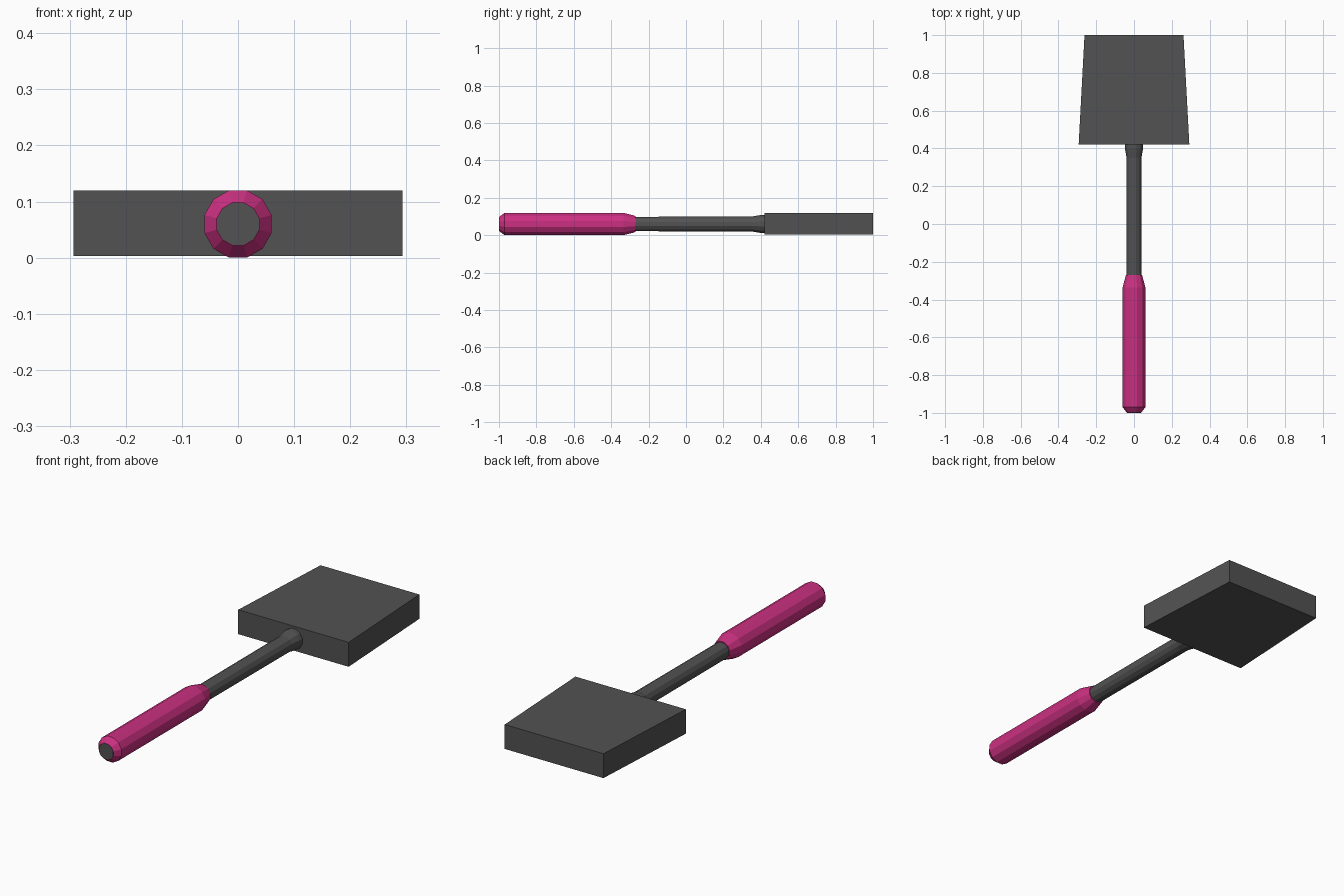
import bpy, bmesh, math

if "Cube" in bpy.data.objects:
    bpy.data.objects.remove(bpy.data.objects["Cube"])

AXIS_Z = 0.06
SIDES = 12


def material(name, rgb):
    m = bpy.data.materials.new(name)
    m.diffuse_color = (*rgb, 1)
    m.use_nodes = True
    m.node_tree.nodes["Principled BSDF"].inputs["Base Color"].default_value = m.diffuse_color
    return m


dark = material("dark_metal", (0.085, 0.085, 0.085))
pink = material("pink_grip", (0.6, 0.03, 0.22))


def finish(bm, name, mat):
    bmesh.ops.recalc_face_normals(bm, faces=bm.faces)
    mesh = bpy.data.meshes.new(name)
    bm.to_mesh(mesh)
    bm.free()
    mesh.materials.append(mat)
    obj = bpy.data.objects.new(name, mesh)
    bpy.context.collection.objects.link(obj)
    return obj


def rod(name, profile, mat):
    """Faceted rod along y; profile is (y, distance from axis to flat)."""
    bm = bmesh.new()
    rings = []
    for y, flat in profile:
        r = flat / math.cos(math.pi / SIDES)
        angles = [(i + 0.5) * math.tau / SIDES for i in range(SIDES)]
        rings.append([bm.verts.new((r * math.cos(a), y, AXIS_Z + r * math.sin(a))) for a in angles])
    for a, b in zip(rings, rings[1:]):
        for i in range(SIDES):
            j = (i + 1) % SIDES
            bm.faces.new((a[i], a[j], b[j], b[i]))
    bm.faces.new(rings[0])
    bm.faces.new(rings[-1])
    return finish(bm, name, mat)


# Shaft, flaring where it meets the blade and showing at the grip's end
rod("shaft", [(-1.0, 0.0375), (0.35, 0.0395), (0.40, 0.048), (0.43, 0.048)], dark)

# Grip with a chamfered butt and tapered neck
rod("grip", [(-0.999, 0.038), (-0.97, 0.06), (-0.335, 0.06), (-0.27, 0.043)], pink)

# Tapered block blade
bm = bmesh.new()
outline = [(-0.293, 0.42), (0.293, 0.42), (0.262, 1.0), (-0.262, 1.0)]
base = bm.faces.new([bm.verts.new((x, y, 0.003)) for x, y in outline])
top = bmesh.ops.extrude_face_region(bm, geom=[base])
bmesh.ops.translate(bm, vec=(0, 0, 0.117),
                    verts=[v for v in top["geom"] if isinstance(v, bmesh.types.BMVert)])
finish(bm, "blade", dark)
